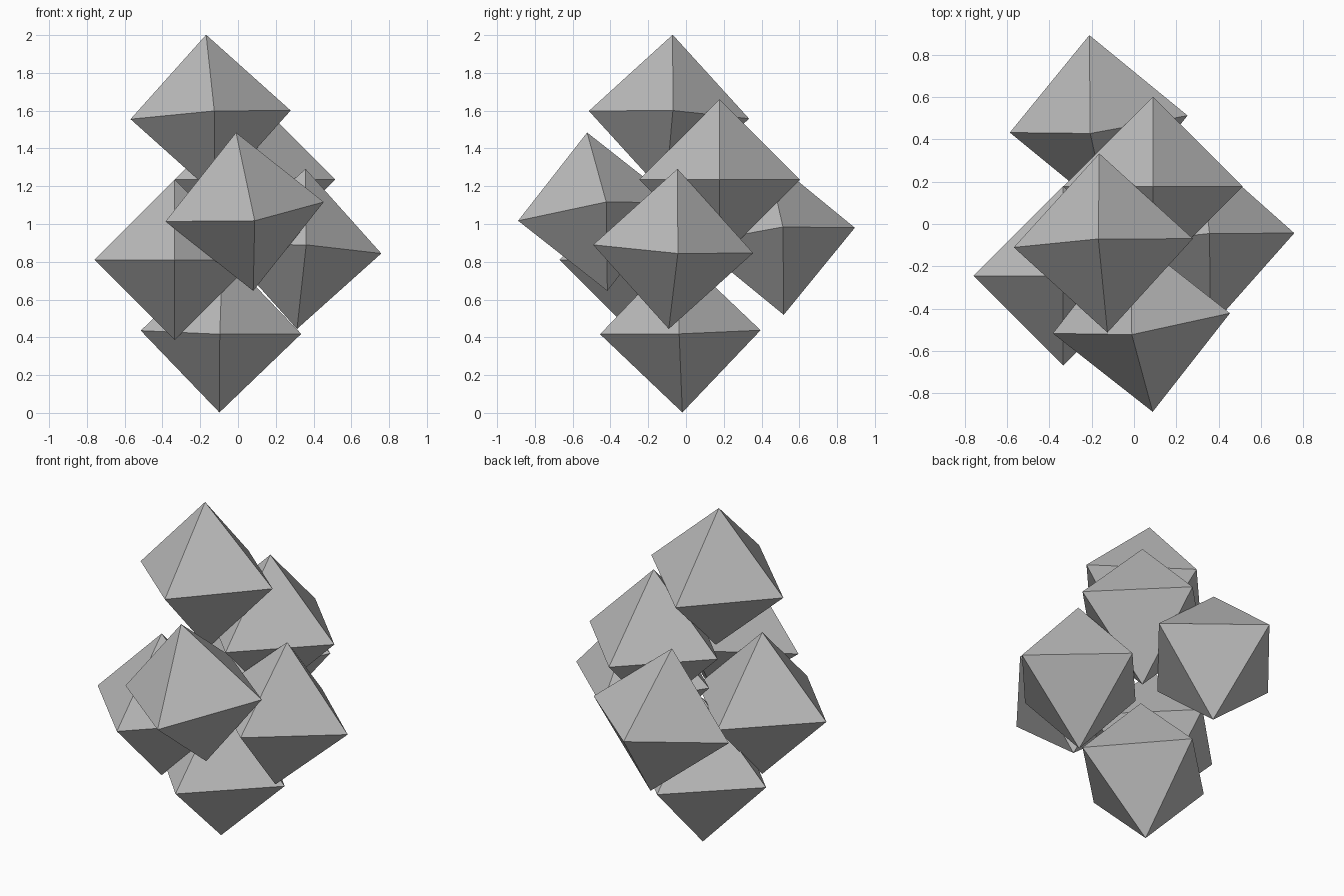
import bpy
import bmesh
from mathutils import Matrix, Quaternion, Vector

cube = bpy.data.objects.get("Cube")
if cube:
    bpy.data.objects.remove(cube, do_unlink=True)

RADIUS = 0.425

# One plain grey for every crystal
grey = bpy.data.materials.new("stone_grey")
grey.use_nodes = True
colour = (0.5, 0.5, 0.5, 1)
grey.diffuse_color = colour
grey.node_tree.nodes["Principled BSDF"].inputs["Base Color"].default_value = colour


def crystal(name, centre, tilt=(0, 0, 0)):
    """Regular octahedron, turned by a small rotation vector (radians)."""
    bm = bmesh.new()
    for axis in range(3):
        for side in (-1, 1):
            tip = Vector((0, 0, 0))
            tip[axis] = side * RADIUS
            bm.verts.new(tip)
    bmesh.ops.convex_hull(bm, input=bm.verts)
    bmesh.ops.recalc_face_normals(bm, faces=bm.faces)
    turn = Quaternion(Vector(tilt)).to_matrix().to_4x4()
    bm.transform(Matrix.Translation(centre) @ turn)
    mesh = bpy.data.meshes.new(name)
    bm.to_mesh(mesh)
    bm.free()
    mesh.materials.append(grey)
    obj = bpy.data.objects.new(name, mesh)
    bpy.context.collection.objects.link(obj)


# Stacked cluster, bottom to top
crystal("bottom_crystal", (-0.09, -0.03, 0.427), (0.025, 0.02, -0.015))
crystal("right_crystal", (-0.335, -0.245, 0.81))
crystal("left_crystal", (0.335, -0.068, 0.868), (-0.053, 0.055, 0.06))
crystal("back_crystal", (-0.167, 0.473, 0.94), (0.1, -0.1, 0.1))
crystal("front_crystal", (0.035, -0.47, 1.065), (0.12, -0.115, 0.12))
crystal("upper_back_crystal", (0.09, 0.178, 1.235))
crystal("top_crystal", (-0.145, -0.09, 1.578), (-0.047, -0.055, 0.047))
